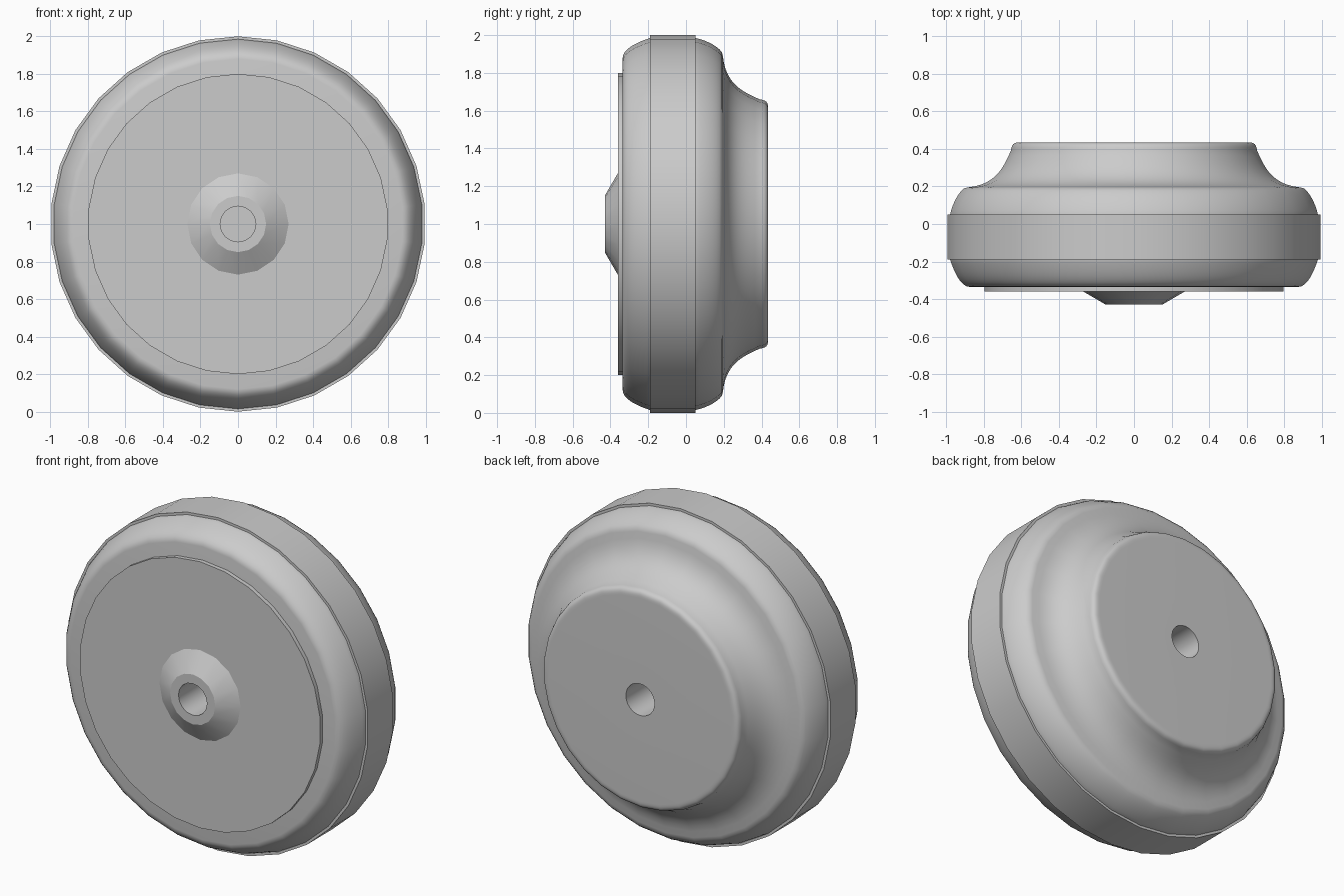
import bpy, bmesh, math
from mathutils import Vector
from mathutils.geometry import interpolate_bezier

cube = bpy.data.objects.get("Cube")
if cube:
    bpy.data.objects.remove(cube, do_unlink=True)

grey = bpy.data.materials.new("plain grey")
grey.use_nodes = True
colour = (0.6, 0.6, 0.6, 1)
grey.diffuse_color = colour
grey.node_tree.nodes["Principled BSDF"].inputs["Base Color"].default_value = colour


def curve(*points, steps=8):
    """Sample a profile curve through four (radius, y) handles."""
    p, h1, h2, q = [Vector((r, y, 0)) for r, y in points]
    return [(v.x, v.y) for v in interpolate_bezier(p, h1, h2, q, steps)]


def lathe(name, profile, sides, floor=None):
    """Spin a (radius, y) profile about the y axis; floor closes one end of a bore."""
    bm = bmesh.new()
    rings = []
    for r, y in profile:
        angles = [math.tau * k / sides for k in range(sides)]
        rings.append([bm.verts.new((r * math.sin(a), y, 1 + r * math.cos(a))) for a in angles])
    for a, b in zip(rings, rings[1:]):
        for k in range(sides):
            n = (k + 1) % sides
            bm.faces.new((a[k], b[k], b[n], a[n]))
    if floor == "start":
        bm.faces.new(rings[0])
    elif floor == "end":
        bm.faces.new(rings[-1][::-1])
    mesh = bpy.data.meshes.new(name)
    bm.to_mesh(mesh)
    bm.free()
    mesh.materials.append(grey)
    obj = bpy.data.objects.new(name, mesh)
    bpy.context.collection.objects.link(obj)
    bpy.ops.object.select_all(action="DESELECT")
    obj.select_set(True)
    bpy.context.view_layer.objects.active = obj
    bpy.ops.object.shade_smooth_by_angle(angle=math.radians(30))
    return obj


SIDES = 30
BORE = 0.095
FRONT, PLATE, TIP, BACK = -0.335, -0.36, -0.43, 0.435

# Body: rear bore, rounded boss, concave flare, rim shoulder, front shoulder
body = [(BORE, 0.0), (BORE, BACK)]
body += curve((0.61, BACK), (0.64, BACK), (0.655, 0.43), (0.66, 0.39))
body += curve((0.66, 0.39), (0.70, 0.30), (0.74, 0.21), (0.89, 0.195), steps=12)[1:]
body += curve((0.91, 0.19), (0.945, 0.165), (0.975, 0.1), (0.985, 0.05))
body += curve((0.985, -0.19), (0.965, -0.25), (0.93, FRONT), (0.88, FRONT), steps=10)
body += [(0.25, FRONT)]
lathe("wheel_body", body, SIDES, floor="start")

# Raised tread band around the rim
lathe("tread_band", [(0.96, 0.05), (1.0, 0.05), (1.0, -0.19), (0.96, -0.19)], SIDES)

# Thin round cover on the front
lathe("front_plate", [(0.8, FRONT), (0.8, PLATE), (0.2, PLATE)], SIDES)

# Conical hub with the front bore
lathe("front_hub", [(0.27, PLATE), (0.15, TIP), (BORE, TIP), (BORE, 0.0)], 16, floor="end")
